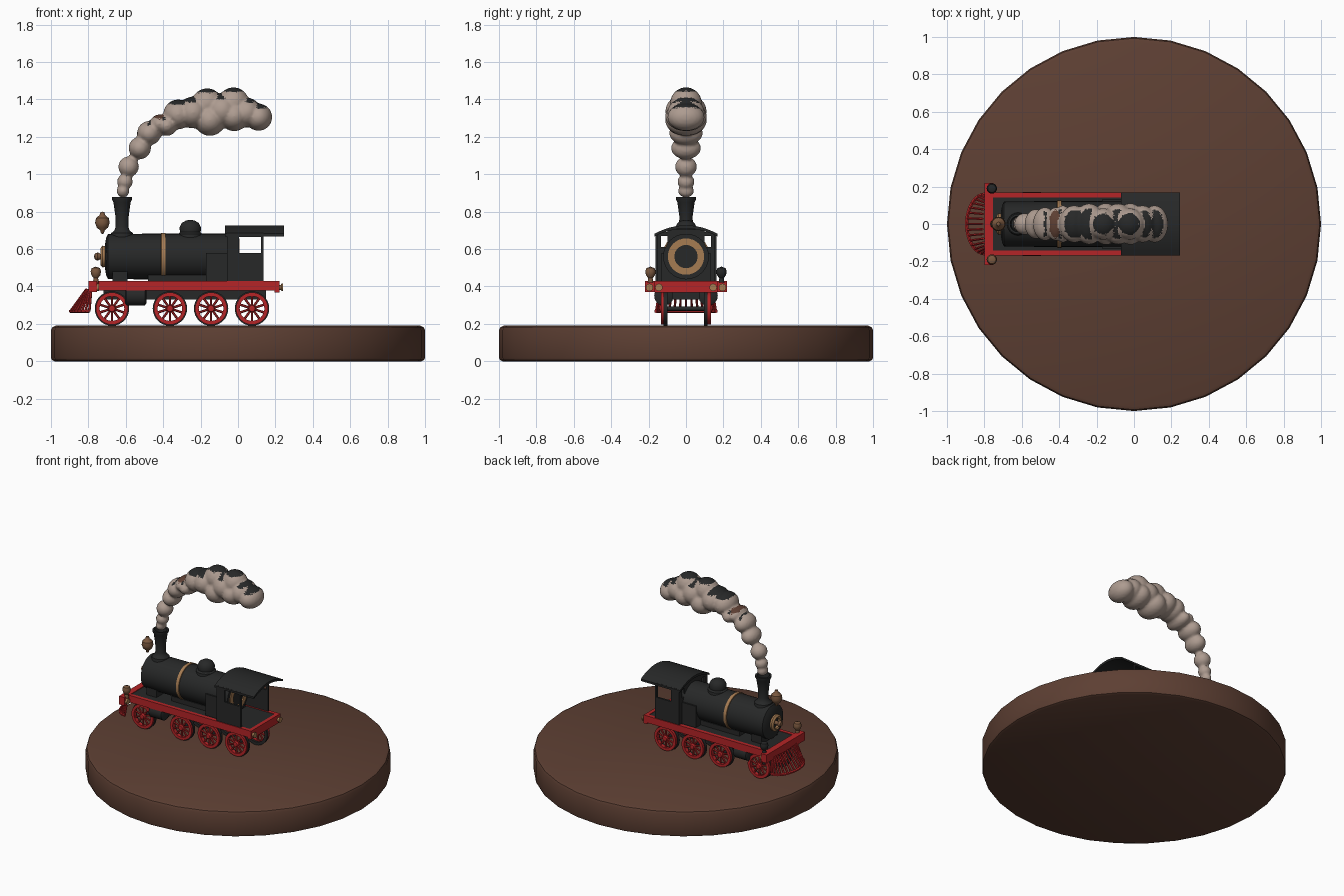
import bpy, bmesh, math
from mathutils import Vector

if "Cube" in bpy.data.objects:
    bpy.data.objects.remove(bpy.data.objects["Cube"])

def mat(name, c):
    m = bpy.data.materials.new(name)
    m.diffuse_color = (*c, 1)
    m.use_nodes = True
    m.node_tree.nodes["Principled BSDF"].inputs["Base Color"].default_value = m.diffuse_color
    return m

WOOD = mat("brown wood", (0.11, 0.05, 0.033))
BLACK = mat("black iron", (0.02, 0.021, 0.021))
RED = mat("red paint", (0.46, 0.018, 0.02))
BRASS = mat("brass", (0.38, 0.2, 0.085))
BRONZE = mat("bronze", (0.2, 0.1, 0.05))
SMOKE = mat("pale smoke", (0.42, 0.33, 0.28))

def finish(bm, name, m, angle=35):
    bmesh.ops.recalc_face_normals(bm, faces=bm.faces)
    me = bpy.data.meshes.new(name)
    bm.to_mesh(me)
    bm.free()
    ob = bpy.data.objects.new(name, me)
    bpy.context.collection.objects.link(ob)
    me.materials.append(m)
    bpy.ops.object.select_all(action='DESELECT')
    ob.select_set(True)
    bpy.context.view_layer.objects.active = ob
    bpy.ops.object.shade_smooth_by_angle(angle=math.radians(angle))
    return ob

def add_box(bm, x0, x1, y0, y1, z0, z1):
    vs = bmesh.ops.create_cube(bm, size=1)['verts']
    for v in vs:
        v.co = Vector((x0 if v.co.x < 0 else x1, y0 if v.co.y < 0 else y1, z0 if v.co.z < 0 else z1))

def box(name, m, *dims):
    bm = bmesh.new()
    add_box(bm, *dims)
    return finish(bm, name, m)

def add_lathe(bm, prof, axis, c, seg=24, closed=False):
    """Spin (radius, offset) points about an axis through c."""
    rings = []
    for r, t in prof:
        ring = []
        for i in range(seg if r > 0 else 1):
            a = 2 * math.pi * i / seg
            u, v = r * math.cos(a), r * math.sin(a)
            p = {'X': (t, u, v), 'Y': (u, t, v), 'Z': (u, v, t)}[axis]
            ring.append(bm.verts.new(Vector(p) + Vector(c)))
        rings.append(ring)
    pairs = list(zip(rings, rings[1:])) + ([(rings[-1], rings[0])] if closed else [])
    for a, b in pairs:
        for i in range(seg):
            j = (i + 1) % seg
            vs = [a[i % len(a)], a[j % len(a)], b[j % len(b)], b[i % len(b)]]
            bm.faces.new(list(dict.fromkeys(vs)))

def lathe(name, m, prof, axis, c, seg=24, closed=False):
    bm = bmesh.new()
    add_lathe(bm, prof, axis, c, seg, closed)
    return finish(bm, name, m)

def add_bar(bm, a, b, w, seg=6):
    a, b = Vector(a), Vector(b)
    d = b - a
    mtx = d.to_track_quat('Z', 'Y').to_matrix().to_4x4()
    mtx.translation = (a + b) / 2
    bmesh.ops.create_cone(bm, cap_ends=True, segments=seg, radius1=w, radius2=w, depth=d.length, matrix=mtx)

# Round wooden base
lathe("base", WOOD, [(0, 0), (0.98, 0), (0.995, 0.007), (1, 0.02), (1, 0.165), (0.993, 0.182), (0.975, 0.19), (0, 0.19)], 'Z', (0, 0, 0), 32)

# Boiler, smokebox door, bands and backhead
lathe("boiler", BLACK, [(0, -0.715), (0.06, -0.712), (0.1, -0.705), (0.12, -0.695), (0.122, -0.5), (0.122, 0), (0, 0)], 'X', (0, 0, 0.56), 32)
lathe("door_ring", BRASS, [(0.035, -0.7), (0.055, -0.7), (0.058, -0.725), (0.045, -0.735), (0.035, -0.73)], 'X', (0, 0, 0.56), 24, True)
lathe("door_knob", BRONZE, [(0, -0.77), (0.016, -0.765), (0.022, -0.75), (0.014, -0.735), (0.014, -0.71), (0, -0.71)], 'X', (0, 0, 0.56), 16)
lathe("boiler_band", BRASS, [(0.118, -0.412), (0.127, -0.41), (0.127, -0.388), (0.118, -0.386)], 'X', (0, 0, 0.56), 32, True)
lathe("backhead_ring", BRASS, [(0.062, -0.003), (0.062, 0.007), (0.097, 0.007), (0.097, -0.003)], 'X', (0, 0, 0.56), 32, True)

# Chimney and dome
lathe("chimney", BLACK, [(0, 0.66), (0.062, 0.66), (0.058, 0.685), (0.04, 0.7), (0.034, 0.72), (0.036, 0.78), (0.046, 0.85),
                         (0.054, 0.865), (0.054, 0.878), (0.042, 0.878), (0.036, 0.82), (0, 0.82)], 'Z', (-0.62, 0, 0))
lathe("steam_dome", BLACK, [(0.07, 0.65), (0.066, 0.68), (0.055, 0.69), (0.058, 0.715), (0.045, 0.74), (0.022, 0.753), (0, 0.756)], 'Z', (-0.255, 0, 0))

# Floating headlamp
lathe("headlamp", BRONZE, [(0, 0.68), (0.008, 0.685), (0.012, 0.7), (0.03, 0.715), (0.039, 0.74), (0.034, 0.765), (0.015, 0.782), (0.01, 0.797), (0, 0.8)], 'Z', (-0.725, 0, 0), 16)

# Firebox and saddle blocks below the boiler
bm = bmesh.new()
add_box(bm, -0.17, -0.03, -0.13, 0.13, 0.42, 0.58)
add_box(bm, -0.67, -0.59, -0.09, 0.09, 0.4, 0.5)
add_box(bm, -0.48, -0.17, -0.075, 0.075, 0.41, 0.46)
finish(bm, "firebox_and_saddle", BLACK)

# Footplate and underframe
box("footplate", BLACK, -0.78, 0.21, -0.15, 0.15, 0.392, 0.425)
box("underframe", BLACK, -0.72, 0.15, -0.075, 0.075, 0.33, 0.395)

# Red frame strips and end beams
bm = bmesh.new()
for s in (-1, 1):
    add_box(bm, -0.78, 0.215, s * 0.155 - 0.013, s * 0.155 + 0.013, 0.378, 0.428)
add_box(bm, -0.8, -0.755, -0.22, 0.22, 0.37, 0.43)
add_box(bm, 0.195, 0.222, -0.168, 0.168, 0.368, 0.428)
finish(bm, "red_frame", RED)

# Buffers and front marker lamps
for s, side in ((-1, "right"), (1, "left")):
    lathe(side + "_rear_buffer", BRASS, [(0, 0.215), (0.014, 0.215), (0.014, 0.23), (0.02, 0.232), (0.02, 0.24), (0, 0.24)], 'X', (0, s * 0.145, 0.395), 16)
    lathe(side + "_beam_boss", BRASS, [(0, -0.76), (0.02, -0.76), (0.02, -0.742), (0, -0.742)], 'X', (0, s * 0.195, 0.395), 16)
    lathe(side + "_marker_lamp", BRONZE if s < 0 else BLACK,
          [(0, 0.42), (0.016, 0.42), (0.012, 0.445), (0.024, 0.46), (0.028, 0.48), (0.022, 0.498), (0, 0.506)], 'Z', (-0.76, s * 0.19, 0), 16)
    # Steam cylinder
    bm = bmesh.new()
    add_lathe(bm, [(0, -0.605), (0.04, -0.605), (0.052, -0.597), (0.052, -0.498), (0.04, -0.49), (0, -0.49)], 'X', (0, s * 0.118, 0.35))
    add_box(bm, -0.595, -0.5, s * 0.11 - 0.045, s * 0.11 + 0.045, 0.35, 0.42)
    finish(bm, side + "_cylinder", BLACK)

# Wheels with spokes, black tyres and axles
for n, x in enumerate((-0.674, -0.364, -0.144, 0.075)):
    for s, side in ((-1, "right"), (1, "left")):
        bm = bmesh.new()
        c = (x, s * 0.122, 0.282)
        add_lathe(bm, [(0.066, -0.012), (0.086, -0.012), (0.086, 0.012), (0.066, 0.012)], 'Y', c, 32, True)
        add_lathe(bm, [(0, -0.02), (0.016, -0.018), (0.02, -0.012), (0.02, 0.012), (0.016, 0.018), (0, 0.02)], 'Y', c, 16)
        for k in range(10):
            a = math.pi * 2 * (k + 0.5) / 10
            d = Vector((math.cos(a), 0, math.sin(a)))
            add_bar(bm, Vector(c) + d * 0.015, Vector(c) + d * 0.07, 0.0065)
        finish(bm, f"{side}_wheel_{n + 1}", RED)
        lathe(f"{side}_tyre_{n + 1}", BLACK, [(0.07, -0.012), (0.092, -0.012), (0.09, 0.009), (0.07, 0.009)], 'Y', (x, s * 0.107, 0.282), 32, True)
    bm = bmesh.new()
    add_bar(bm, (x, -0.115, 0.282), (x, 0.115, 0.282), 0.012, 12)
    finish(bm, f"axle_{n + 1}", BLACK)

# Cowcatcher: slats from the beam to a curved foot rail
bm = bmesh.new()
foot = []
for k in range(17):
    t = math.radians(-90 + 180 * k / 16)
    foot.append(Vector((-0.795 - 0.1 * math.cos(t), 0.16 * math.sin(t), 0.268)))
    top = Vector((-0.785 - 0.025 * math.cos(t), 0.14 * math.sin(t), 0.385))
    add_bar(bm, top, foot[-1], 0.007)
for a, b in zip(foot, foot[1:]):
    add_bar(bm, a, b, 0.01)
finish(bm, "cowcatcher", RED)

# Cab: side walls and front wall built as strips around the windows, open back
bm = bmesh.new()
for s in (-1, 1):
    y0, y1 = s * 0.156 - 0.007, s * 0.156 + 0.007
    add_box(bm, -0.06, 0.135, y0, y1, 0.42, 0.58)
    add_box(bm, -0.06, 0.005, y0, y1, 0.58, 0.685)
    add_box(bm, 0.122, 0.135, y0, y1, 0.58, 0.685)
    add_box(bm, 0.005, 0.122, y0, y1, 0.665, 0.685)
    f0, f1 = sorted((s * 0.1, s * 0.133))
    add_box(bm, -0.06, -0.046, f0, f1, 0.42, 0.61)
    add_box(bm, -0.06, -0.046, f0, f1, 0.67, 0.69)
    f0, f1 = sorted((s * 0.133, s * 0.16))
    add_box(bm, -0.06, -0.046, f0, f1, 0.42, 0.685)
add_box(bm, -0.06, -0.046, -0.1, 0.1, 0.42, 0.705)
finish(bm, "cab_walls", BLACK)

# Arched cab roof overhanging the rear
bm = bmesh.new()
arc = [(-0.168 + 0.336 * k / 12) for k in range(13)]
pts = [(y, 0.727 - 0.045 * (y / 0.168) ** 2) for y in arc] + [(y, 0.71 - 0.042 * (y / 0.168) ** 2) for y in reversed(arc)]
fa = bm.faces.new([bm.verts.new((-0.07, y, z)) for y, z in pts])
ex = bmesh.ops.extrude_face_region(bm, geom=[fa])['geom']
bmesh.ops.translate(bm, vec=(0.315, 0, 0), verts=[v for v in ex if isinstance(v, bmesh.types.BMVert)])
bm.faces.new([v for v in fa.verts]) if not fa.is_valid else None
finish(bm, "cab_roof", BLACK)

# Smoke plume: fused puffs (x, z, radius, half width)
puffs = [(-0.615, 0.91, 0.034, 0.042), (-0.605, 0.96, 0.042, 0.045), (-0.585, 1.04, 0.055, 0.058), (-0.525, 1.14, 0.06, 0.08),
         (-0.475, 1.22, 0.065, 0.09), (-0.42, 1.27, 0.05, 0.09), (-0.38, 1.26, 0.055, 0.1), (-0.32, 1.32, 0.08, 0.1),
         (-0.24, 1.33, 0.085, 0.11), (-0.165, 1.375, 0.085, 0.085), (-0.15, 1.29, 0.085, 0.112), (-0.085, 1.34, 0.09, 0.11),
         (-0.025, 1.38, 0.085, 0.085), (-0.02, 1.31, 0.08, 0.112), (0.045, 1.33, 0.08, 0.1), (0.11, 1.305, 0.073, 0.1)]
bm = bmesh.new()
for x, z, r, w in puffs:
    for v in bmesh.ops.create_icosphere(bm, subdivisions=3, radius=1)['verts']:
        v.co = Vector((x + v.co.x * r, v.co.y * w, z + v.co.z * r))
smoke = finish(bm, "smoke_plume", SMOKE, 60)
rm = smoke.modifiers.new("fuse", 'REMESH')
rm.mode, rm.voxel_size, rm.use_smooth_shade = 'VOXEL', 0.01, True
bpy.ops.object.modifier_apply(modifier="fuse")
smoke.data.materials.clear()
for m in (SMOKE, BLACK, WOOD):
    smoke.data.materials.append(m)
# Sooty patches on the upward faces
for p in smoke.data.polygons:
    up = p.normal.z > 0.74 and p.center.x > -0.48
    p.material_index = (2 if -0.47 < p.center.x < -0.4 else 1) if up else 0
